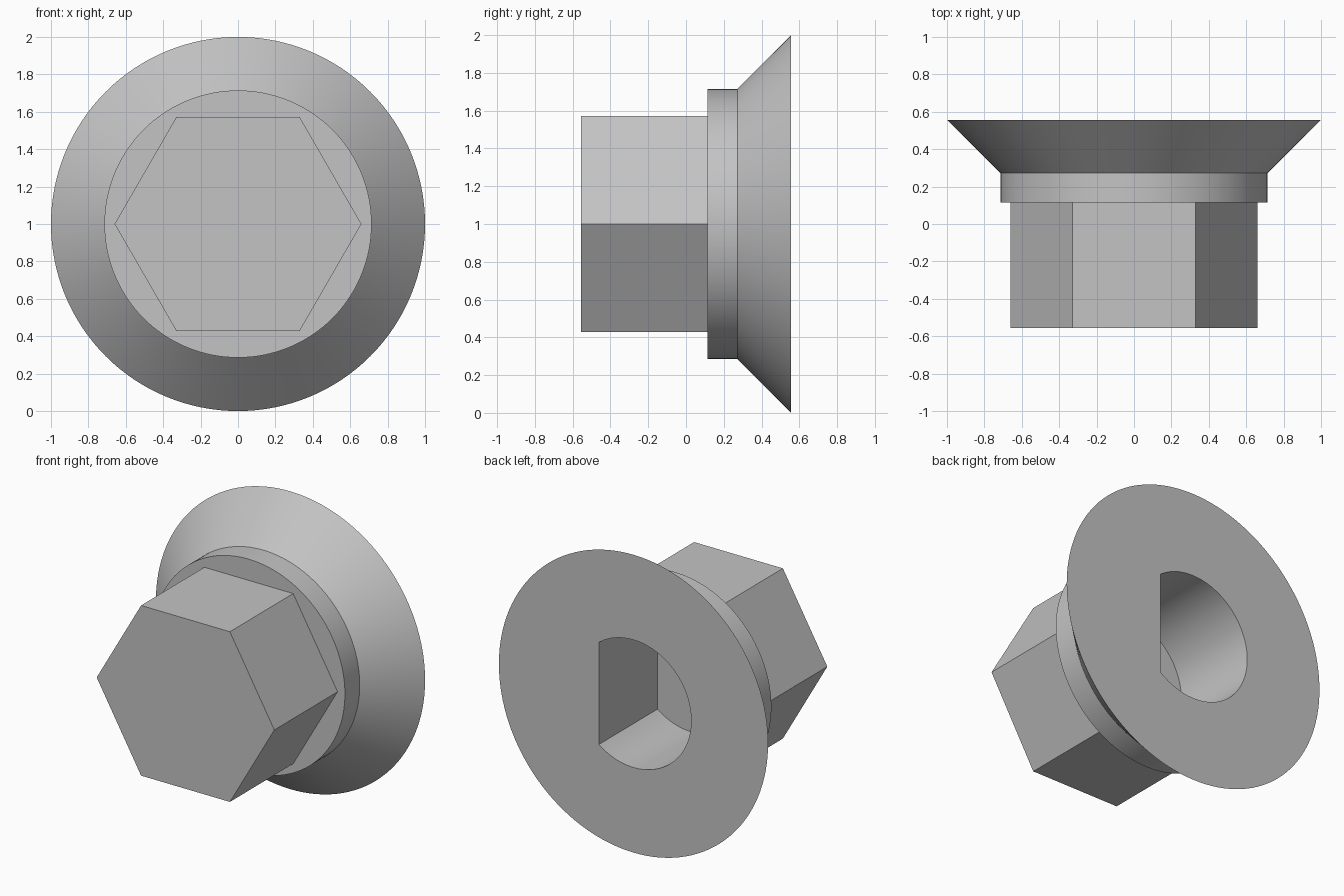
import bpy
import bmesh
from math import cos, sin, tau, pi, acos

cube = bpy.data.objects.get("Cube")
if cube:
    bpy.data.objects.remove(cube, do_unlink=True)

UNIT = 1 / 7          # flange radius is seven units
BACK = 3.9            # back plane along y, in units
CENTRE_Z = 1.0

grey = bpy.data.materials.new("plain grey")
grey.use_nodes = True
colour = (0.55, 0.55, 0.55, 1)
grey.diffuse_color = colour
grey.node_tree.nodes["Principled BSDF"].inputs["Base Color"].default_value = colour


def ring(radius, sides):
    """Regular polygon in the xz plane with a corner on +x."""
    return [(radius * cos(tau * i / sides), radius * sin(tau * i / sides))
            for i in range(sides)]


def loft(name, sections):
    """Solid through (y, outline) sections that share a point count."""
    bm = bmesh.new()
    loops = [[bm.verts.new((x * UNIT, y * UNIT, z * UNIT + CENTRE_Z)) for x, z in outline]
             for y, outline in sections]
    count = len(loops[0])
    for a, b in zip(loops, loops[1:]):
        for i in range(count):
            j = (i + 1) % count
            bm.faces.new((a[i], a[j], b[j], b[i]))
    bm.faces.new(loops[0])
    bm.faces.new(loops[-1])
    bmesh.ops.recalc_face_normals(bm, faces=bm.faces)
    mesh = bpy.data.meshes.new(name)
    bm.to_mesh(mesh)
    bm.free()
    mesh.materials.append(grey)
    obj = bpy.data.objects.new(name, mesh)
    bpy.context.collection.objects.link(obj)
    return obj


# Conical flange with its short round collar
SIDES = 128
collar_front = BACK - 3.1
flange = loft("flange_and_collar", [
    (collar_front, ring(5, SIDES)),
    (BACK - 2, ring(5, SIDES)),
    (BACK, ring(7, SIDES)),
])

# Hexagonal head, four units from axis to flat
head = loft("hex_head", [
    (-BACK, ring(4 / cos(pi / 6), 6)),
    (collar_front, ring(4 / cos(pi / 6), 6)),
])

# D-shaped blind socket, flat on the +x side
half = acos(1.8 / 3)
STEPS = 72
d_outline = [(3 * cos(half + (tau - 2 * half) * i / STEPS),
              3 * sin(half + (tau - 2 * half) * i / STEPS)) for i in range(STEPS + 1)]
socket = loft("socket_cutter", [(BACK - 4.35, d_outline), (BACK + 1, d_outline)])
socket.hide_render = True

for part in (flange, head):
    cut = part.modifiers.new("socket", 'BOOLEAN')
    cut.operation = 'DIFFERENCE'
    cut.solver = 'EXACT'
    cut.object = socket
    bpy.ops.object.select_all(action='DESELECT')
    part.select_set(True)
    bpy.context.view_layer.objects.active = part
    bpy.ops.object.modifier_apply(modifier=cut.name)
    bpy.ops.object.shade_smooth_by_angle(angle=pi / 6)

bpy.data.objects.remove(socket, do_unlink=True)
